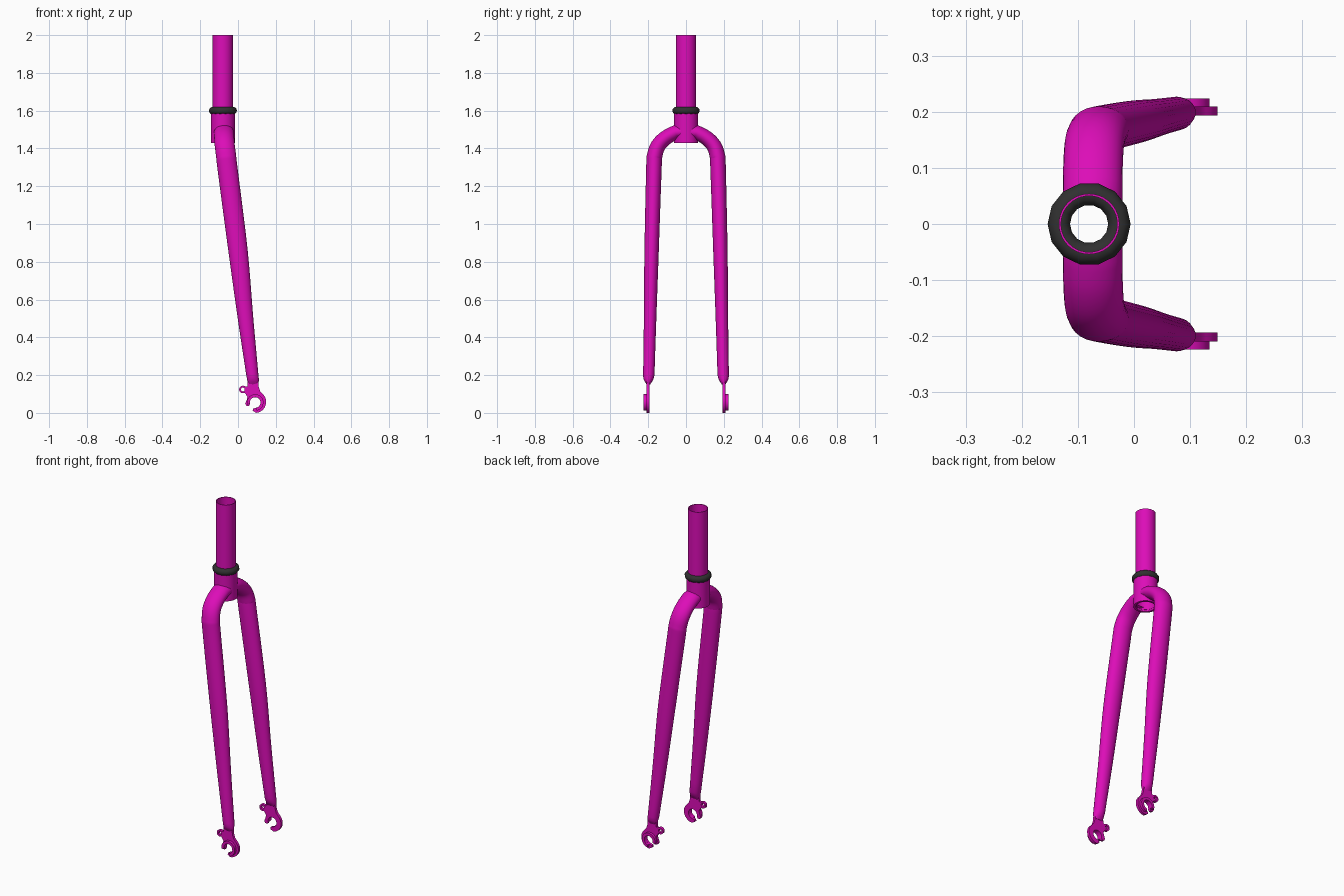
import bpy, bmesh
from math import sin, cos, pi, sqrt
from mathutils import Vector

cube = bpy.data.objects.get("Cube")
if cube:
    bpy.data.objects.remove(cube)

AXIS_X = -0.08   # steering axis


def material(name, rgb):
    m = bpy.data.materials.new(name)
    m.use_nodes = True
    m.diffuse_color = (*rgb, 1)
    m.node_tree.nodes["Principled BSDF"].inputs["Base Color"].default_value = (*rgb, 1)
    return m


magenta = material("magenta paint", (0.72, 0.004, 0.48))
rubber = material("black rubber", (0.03, 0.03, 0.03))


def finish(name, bm, mat, mirrored=False, angle=40):
    bmesh.ops.recalc_face_normals(bm, faces=bm.faces)
    mesh = bpy.data.meshes.new(name)
    bm.to_mesh(mesh)
    bm.free()
    mesh.materials.append(mat)
    ob = bpy.data.objects.new(name, mesh)
    bpy.context.collection.objects.link(ob)
    bpy.ops.object.select_all(action='DESELECT')
    ob.select_set(True)
    bpy.context.view_layer.objects.active = ob
    bpy.ops.object.shade_smooth_by_angle(angle=angle * pi / 180)
    if mirrored:
        mod = ob.modifiers.new("mirror", 'MIRROR')
        mod.use_axis = (False, True, False)
    return ob


def loft(bm, rings, closed=False):
    """Skin a list of rings of points; closed joins the last ring to the first."""
    vs = [[bm.verts.new(p) for p in r] for r in rings]
    pairs = list(zip(vs, vs[1:])) + ([(vs[-1], vs[0])] if closed else [])
    n = len(vs[0])
    for a, b in pairs:
        for i in range(n):
            j = (i + 1) % n
            bm.faces.new((a[i], a[j], b[j], b[i]))
    return vs


def circle(r, z, n=40):
    return [(AXIS_X + r * cos(2 * pi * i / n), r * sin(2 * pi * i / n), z) for i in range(n)]


def tube(name, outer, inner, z0, z1):
    bm = bmesh.new()
    loft(bm, [circle(outer, z0), circle(outer, z1), circle(inner, z1), circle(inner, z0)], True)
    finish(name, bm, magenta)


# Steerer tube and crown sleeve, both open through the middle
tube("steerer_tube", 0.054, 0.05, 1.44, 2.0)
tube("crown_sleeve", 0.064, 0.051, 1.43, 1.6)

# Rubber crown seal
bm = bmesh.new()
SEG, SIDES = 14, 12
rings = []
for k in range(SIDES):
    a = 2 * pi * k / SIDES
    rings.append(circle(0.054 + 0.02 * cos(a), 1.6 + 0.02 * sin(a), SEG))
loft(bm, rings, True)
finish("crown_seal", bm, rubber)


# Fork blades: oval section swept along a smooth path
def catmull(pts, steps):
    pts = [Vector(p) for p in pts]
    pts = [2 * pts[0] - pts[1]] + pts + [2 * pts[-1] - pts[-2]]
    out = []
    for a, b, c, d in zip(pts, pts[1:], pts[2:], pts[3:]):
        for s in range(steps):
            t = s / steps
            out.append(0.5 * (2 * b + (c - a) * t + (2 * a - 5 * b + 4 * c - d) * t * t
                              + (3 * b - a - 3 * c + d) * t ** 3))
    return out + [pts[-2]]


# x, y, z, half width fore-and-aft, half width sideways
stations = [
    (-0.074, 0.045, 1.49, 0.053, 0.038),
    (-0.073, 0.105, 1.458, 0.053, 0.039),
    (-0.07, 0.147, 1.415, 0.053, 0.040),
    (-0.063, 0.166, 1.36, 0.053, 0.041),
    (-0.055, 0.170, 1.29, 0.053, 0.041),
    (0.0, 0.182, 0.86, 0.051, 0.038),
    (0.040, 0.190, 0.50, 0.041, 0.033),
    (0.076, 0.197, 0.20, 0.032, 0.030),
]
path = catmull([s[:3] for s in stations], 5)
size = catmull([(s[3], s[4], 0) for s in stations], 5)
# Pinched lower tip
for z, w, t in ((0.18, 0.031, 0.027), (0.165, 0.030, 0.019), (0.15, 0.027, 0.009)):
    path.append(Vector((0.078 + (0.2 - z) * 0.06, 0.199, z)))
    size.append(Vector((w, t, 0)))

N = 28
rings = []
for i, p in enumerate(path):
    tan = (path[min(i + 1, len(path) - 1)] - path[max(i - 1, 0)]).normalized()
    side = tan.cross(Vector((1, 0, 0))).normalized()
    fore = side.cross(tan).normalized()
    ring = [p + fore * size[i].x * cos(2 * pi * k / N) + side * size[i].y * sin(2 * pi * k / N)
            for k in range(N)]
    if i == 0:   # mitre the blade against the sleeve
        for v in ring:
            v.y = sqrt(max(0.0, 0.058 ** 2 - (v.x - AXIS_X) ** 2))
    rings.append(ring)
bm = bmesh.new()
vs = loft(bm, rings)
bm.faces.new(vs[-1])
finish("fork_blades", bm, magenta, True, 50)


# Dropouts: flat hooked plates with a raised axle seat and an eyelet
def plate(name, outline, y0, y1):
    bm = bmesh.new()
    f = bm.faces.new([bm.verts.new((x, y0, z)) for x, z in outline])
    ext = bmesh.ops.extrude_face_region(bm, geom=[f])
    bmesh.ops.translate(bm, vec=(0, y1 - y0, 0),
                        verts=[g for g in ext["geom"] if isinstance(g, bmesh.types.BMVert)])
    finish(name, bm, magenta, True, 30)


def arc(cx, cz, r, a0, a1, n):
    return [(cx + r * cos((a0 + (a1 - a0) * i / n) * pi / 180),
             cz + r * sin((a0 + (a1 - a0) * i / n) * pi / 180)) for i in range(n + 1)]


CX, CZ = 0.091, 0.055
hook = ([(0.052, 0.175), (0.106, 0.175), (0.109, 0.14), (0.117, 0.115)]
        + arc(CX, 0.058, 0.058, 50, -85, 12)
        + [(0.078, 0.011), (0.08, 0.022)]
        + arc(CX, CZ, 0.028, -75, 195, 16)
        + [(0.058, 0.036), (0.045, 0.037), (0.038, 0.048), (0.046, 0.068),
           (0.05, 0.085), (0.035, 0.108), (0.036, 0.138), (0.05, 0.14)])
plate("dropout_plates", hook, 0.193, 0.209)
seat = arc(CX, CZ, 0.044, -80, 195, 18) + arc(CX, CZ, 0.028, 195, -80, 18)
plate("axle_seats", seat, 0.207, 0.224)

bm = bmesh.new()
rings = [[(x, y, z) for x, z in arc(0.026, 0.124, r, 0, 345, 23)]
         for r, y in ((0.02, 0.193), (0.02, 0.209), (0.01, 0.209), (0.01, 0.193))]
loft(bm, rings, True)
finish("mudguard_eyelets", bm, magenta, True)
